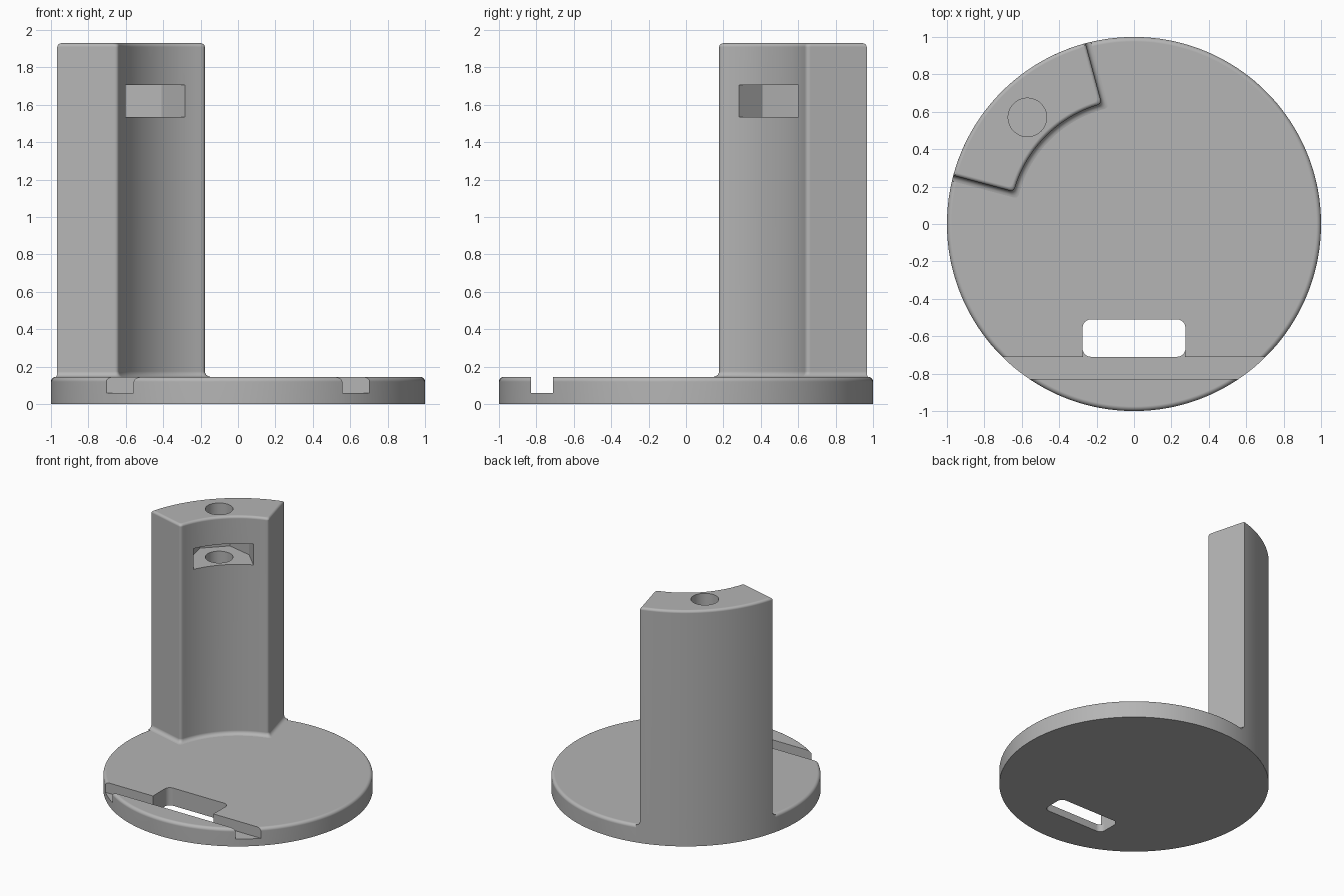
import bpy, bmesh
from math import sin, cos, asin, pi, radians
from mathutils import Vector

cube = bpy.data.objects.get("Cube")
if cube:
    bpy.data.objects.remove(cube, do_unlink=True)

BASE_TOP, POST_TOP = 0.145, 1.93
MID = radians(135)          # direction of the post from the centre
HALF = radians(30)          # half of the angle the post spans
INNER, OUTER = 0.665, 1.0005
HOLE_R = 0.806              # distance of the screw hole from the centre

grey = bpy.data.materials.new("plain_grey")
grey.use_nodes = True
colour = (0.46, 0.46, 0.46, 1)
grey.diffuse_color = colour
grey.node_tree.nodes["Principled BSDF"].inputs["Base Color"].default_value = colour


def loft(name, rings):
    """Skin a stack of (outline, height) rings and cap both ends."""
    bm = bmesh.new()
    loops = [[bm.verts.new((p[0], p[1], z)) for p in pts] for pts, z in rings]
    n = len(loops[0])
    for a, b in zip(loops, loops[1:]):
        for i in range(n):
            j = (i + 1) % n
            bm.faces.new((a[i], a[j], b[j], b[i]))
    bm.faces.new(loops[0][::-1])
    bm.faces.new(loops[-1])
    bmesh.ops.recalc_face_normals(bm, faces=bm.faces)
    mesh = bpy.data.meshes.new(name)
    bm.to_mesh(mesh)
    bm.free()
    mesh.materials.append(grey)
    obj = bpy.data.objects.new(name, mesh)
    bpy.context.collection.objects.link(obj)
    return obj


def prism(name, pts, z0, z1):
    return loft(name, [(pts, z0), (pts, z1)])


def arc(r, a0, a1, n, cx=0, cy=0):
    return [Vector((cx + r * cos(a0 + (a1 - a0) * i / n),
                    cy + r * sin(a0 + (a1 - a0) * i / n))) for i in range(n + 1)]


def circle(r, n, cx=0, cy=0):
    return arc(r, 0, 2 * pi, n, cx, cy)[:-1]


def cut(obj, cutter):
    cutter.hide_render = True
    mod = obj.modifiers.new("cut", 'BOOLEAN')
    mod.operation, mod.solver, mod.object = 'DIFFERENCE', 'EXACT', cutter
    bpy.context.view_layer.objects.active = obj
    bpy.ops.object.modifier_apply(modifier=mod.name)
    bpy.data.objects.remove(cutter, do_unlink=True)


def finish(obj):
    bpy.ops.object.select_all(action='DESELECT')
    obj.select_set(True)
    bpy.context.view_layer.objects.active = obj
    bpy.ops.object.shade_smooth_by_angle(angle=radians(32))
    mod = obj.modifiers.new("flat_caps", 'WEIGHTED_NORMAL')
    mod.keep_sharp = True


def post_outline(grow, r_out):
    """Ring sector, grown on its inner face and sides, inner corners rounded."""
    r_in = INNER - grow
    a_out = HALF + asin(grow / r_out)
    a_in = HALF + asin(grow / r_in)
    pts = arc(r_out, MID - a_out, MID + a_out, 40)
    fillet = 0.025

    def corner(sign):
        c = arc(r_in, MID + sign * a_in, MID, 1)[0]
        outer = arc(r_out, MID + sign * a_out, MID, 1)[0]
        p = c + (outer - c).normalized() * fillet
        q = arc(r_in, MID + sign * (a_in - fillet / r_in), MID, 1)[0]
        return [p * (1 - t) ** 2 + c * 2 * t * (1 - t) + q * t * t
                for t in (i / 5 for i in range(6))]

    a = a_in - fillet / r_in
    return pts + corner(1) + arc(r_in, MID + a, MID - a, 28)[1:-1] + corner(-1)[::-1]


quarter = [i / 5 * pi / 2 for i in range(6)]

# Base disc with a rounded upper rim
b = 0.025
base = loft("base_disc", [(circle(1, 180), 0)] + [
    (circle(1 - b + b * cos(t), 180), BASE_TOP - b + b * sin(t)) for t in quarter])

# Groove across the front, open into the window behind it
w, back, front = 0.274, -0.71, -0.83
half = [(1.1, front), (1.1, back), (w, back), (w, -0.6)]
cut(base, prism("groove_cutter", half + [(-x, y) for x, y in half[::-1]], 0.06, 0.3))

# Rounded window through the base
r = 0.045
window = []
for i, (sx, y) in enumerate([(1, -0.51 - r), (-1, -0.51 - r), (-1, back + r), (1, back + r)]):
    window += arc(r, i * pi / 2, (i + 1) * pi / 2, 6, sx * (0.275 - r), y)
cut(base, prism("window_cutter", window, -0.1, 0.3))
finish(base)

# Upright post, flared into the base and rounded at the top
f, e = 0.03, 0.02
rings = [(post_outline(f, OUTER), 0.001)]
rings += [(post_outline(f * (1 - sin(t)), OUTER), BASE_TOP + f * (1 - cos(t))) for t in quarter]
rings += [(post_outline(e * (cos(t) - 1), OUTER - e * (1 - cos(t))),
           POST_TOP - e + e * sin(t)) for t in quarter]
post = loft("upright_post", rings)

# Nut pocket, entered from the inner face
radial = Vector((cos(MID), sin(MID)))
tangent = Vector((-sin(MID), cos(MID)))
side = [(0.5, 0.226), (HOLE_R, 0.226), (HOLE_R + 0.178, 0.113)]
pocket = [radial * u + tangent * v for u, v in side + [(u, -v) for u, v in side[::-1]]]
cut(post, prism("pocket_cutter", pocket, 1.535, 1.705))

# Screw hole down from the top
hub = radial * HOLE_R
cut(post, prism("screw_cutter", circle(0.103, 48, hub.x, hub.y), 1.2, 2.1))
finish(post)
